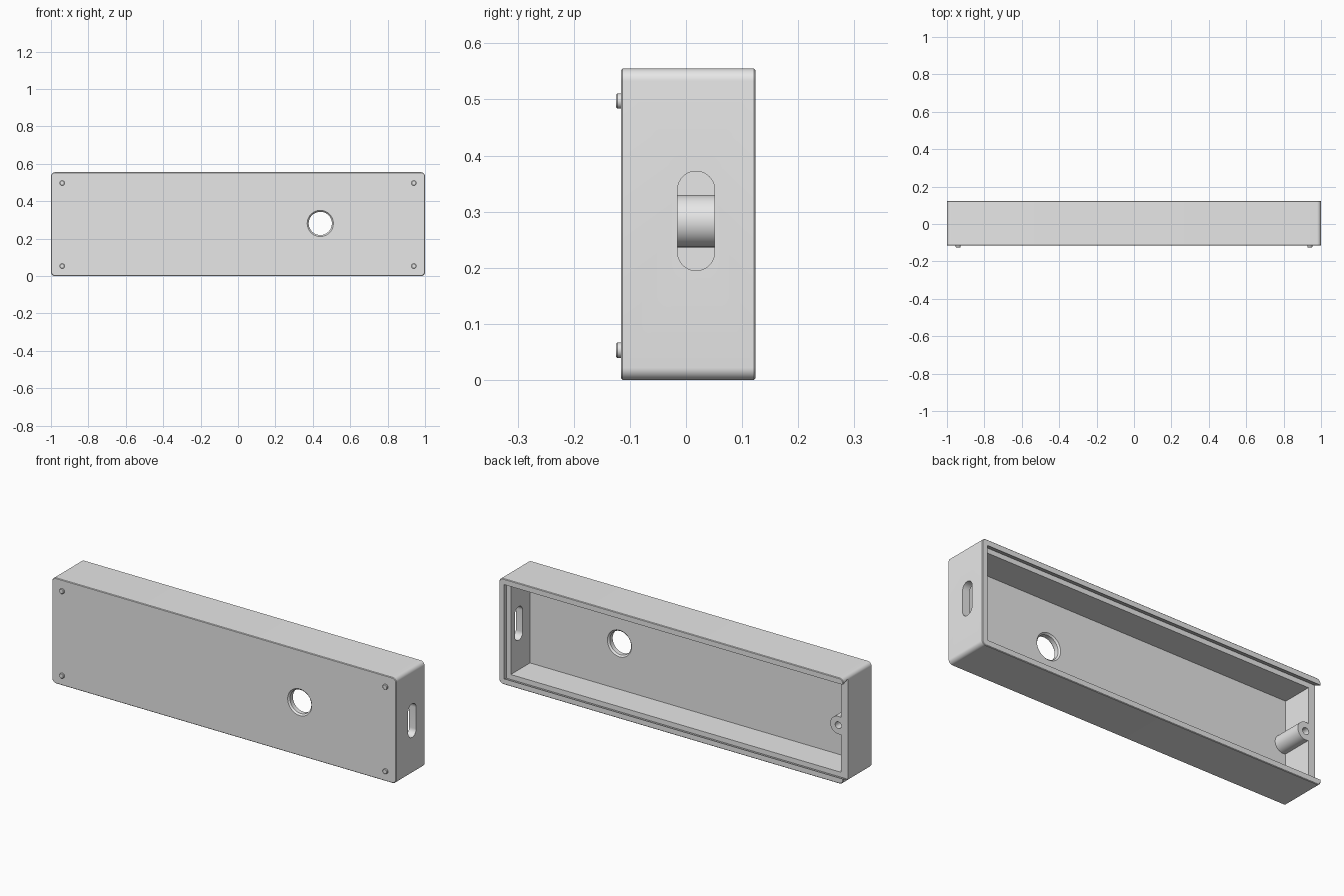
import bpy, bmesh, math

if "Cube" in bpy.data.objects:
    bpy.data.objects.remove(bpy.data.objects["Cube"])

FRONT, BACK = -0.116, 0.124      # case depth range
H = 0.555                        # case height
WALL = 0.04
LEDGE = BACK - 0.04              # level on which the sliding lid rests
MID = 0.283

mat = bpy.data.materials.new("light grey plastic")
mat.diffuse_color = (0.8, 0.8, 0.8, 1)
mat.use_nodes = True
mat.node_tree.nodes["Principled BSDF"].inputs["Base Color"].default_value = mat.diffuse_color


def loft(name, rings):
    """Closed solid through rings with equal point counts."""
    bm = bmesh.new()
    vs = [[bm.verts.new(p) for p in r] for r in rings]
    n = len(vs[0])
    for a, b in zip(vs, vs[1:]):
        for i in range(n):
            j = (i + 1) % n
            bm.faces.new((a[i], a[j], b[j], b[i]))
    bm.faces.new(vs[0])
    bm.faces.new(vs[-1])
    bmesh.ops.recalc_face_normals(bm, faces=bm.faces)
    me = bpy.data.meshes.new(name)
    bm.to_mesh(me)
    bm.free()
    me.materials.append(mat)
    ob = bpy.data.objects.new(name, me)
    bpy.context.collection.objects.link(ob)
    return ob


def rect(x0, x1, z0, z1, y):
    return [(x0, y, z0), (x1, y, z0), (x1, y, z1), (x0, y, z1)]


def round_rect(x0, x1, z0, z1, r, y, seg=8):
    pts = []
    corners = [(x1 - r, z1 - r), (x0 + r, z1 - r), (x0 + r, z0 + r), (x1 - r, z0 + r)]
    for k, (cx, cz) in enumerate(corners):
        for i in range(seg + 1):
            a = math.pi / 2 * (k + i / seg)
            pts.append((cx + r * math.cos(a), y, cz + r * math.sin(a)))
    return pts


def lathe(name, x, z, profile, n=48):
    """Round solid along y from (radius, y) pairs."""
    return loft(name, [[(x + r * math.cos(2 * math.pi * i / n), y,
                         z + r * math.sin(2 * math.pi * i / n)) for i in range(n)]
                       for r, y in profile])


def boolean(target, tool, op):
    m = target.modifiers.new(op, 'BOOLEAN')
    m.operation, m.object, m.solver = op, tool, 'EXACT'
    bpy.context.view_layer.objects.active = target
    bpy.ops.object.modifier_apply(modifier=m.name)
    bpy.data.objects.remove(tool)


def smooth(ob):
    bpy.ops.object.select_all(action='DESELECT')
    ob.select_set(True)
    bpy.context.view_layer.objects.active = ob
    bpy.ops.object.shade_smooth_by_angle(angle=math.radians(30))


# Case body with rounded long edges and a tiny softened rim
e = 0.003
case = loft("case", [round_rect(-1 + d, 1 - d, d, H - d, 0.022 - d, y)
                     for d, y in ((e, FRONT), (0, FRONT + e), (0, BACK - e), (e, BACK))])

# Main cavity
boolean(case, loft("cavity", [rect(-1 + WALL, 1 - WALL, WALL, H - WALL, y)
                              for y in (FRONT + WALL, BACK + 0.1)]), 'DIFFERENCE')

# Dovetail lid channel, open at the left end
slope = (0.03 - 0.014) / (BACK - LEDGE)


def channel_ring(y):
    d = 0.014 + slope * (y - LEDGE)
    return rect(-1.1, 1 - d, d, H - d, y)


boolean(case, loft("channel", [channel_ring(LEDGE), channel_ring(BACK + 0.02)]), 'DIFFERENCE')

# Screw post merged with the left wall, with a blind hole
boolean(case, lathe("post", -0.944, MID, [(0.0465, FRONT + 0.02), (0.0465, LEDGE)]), 'UNION')
boolean(case, lathe("post_hole", -0.944, MID, [(0.018, -0.02), (0.018, BACK)], 32), 'DIFFERENCE')

# Round front opening with chamfered rims
back = FRONT + WALL
boolean(case, lathe("round_opening", 0.44, 0.281,
                    [(0.080, FRONT - 0.01), (0.062, FRONT + 0.008),
                     (0.062, back - 0.008), (0.080, back + 0.01)], 64), 'DIFFERENCE')

# Upright slot through the right wall
slot = [[(x, p[0], p[2]) for p in round_rect(-0.015, 0.051, 0.195, 0.372, 0.0329, 0, 10)]
        for x in (0.9, 1.1)]
boolean(case, loft("slot", slot), 'DIFFERENCE')
smooth(case)

# Four small pegs on the front
for sx, side in ((-1, "left"), (1, "right")):
    for z, level in ((0.053, "lower"), (0.497, "upper")):
        peg = lathe(f"peg_{level}_{side}", sx * 0.94, z,
                    [(0.011, -0.125), (0.0135, -0.1225), (0.0135, FRONT + 0.005)], 32)
        smooth(peg)
